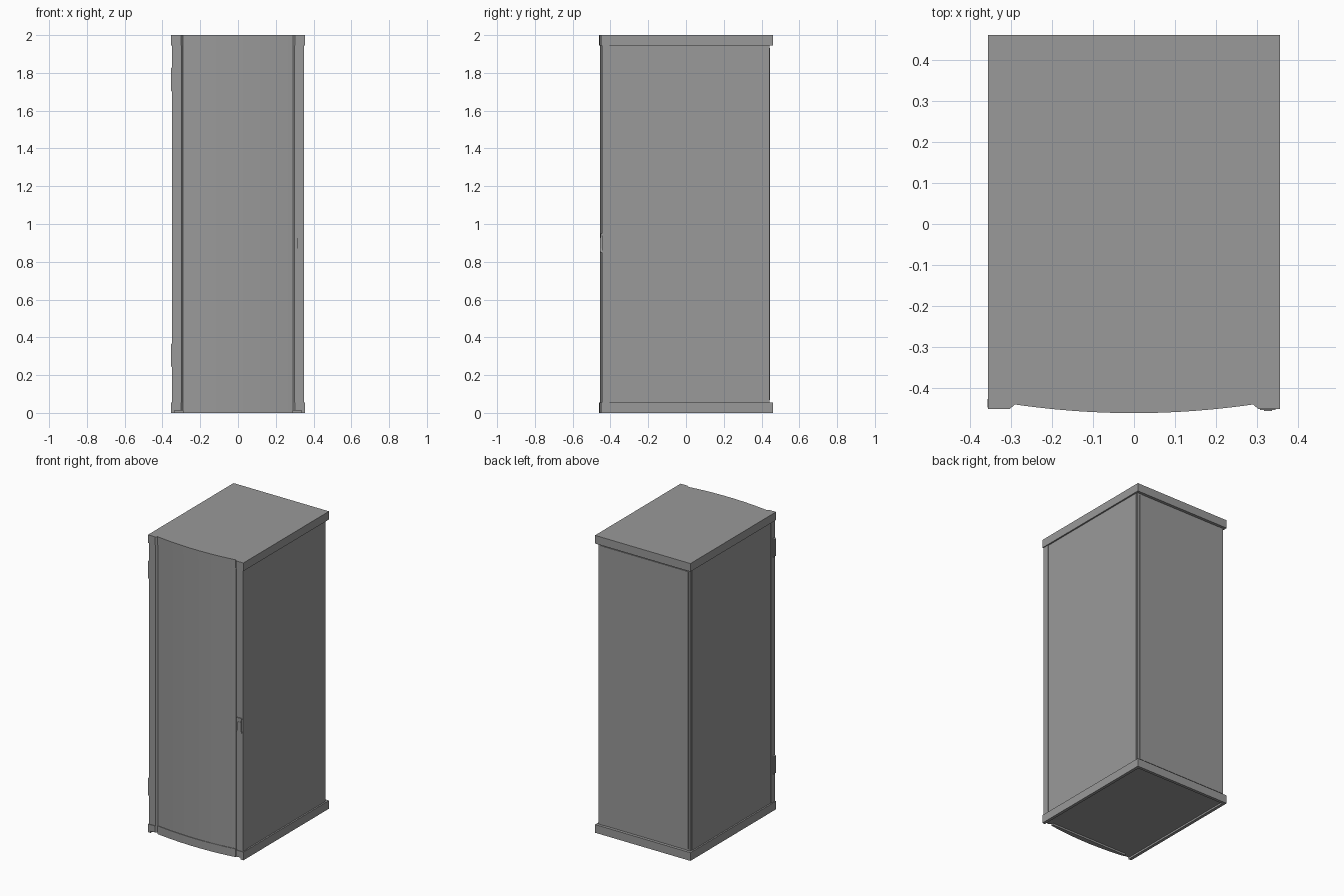
import bpy, bmesh

cube = bpy.data.objects.get("Cube")
if cube:
    bpy.data.objects.remove(cube, do_unlink=True)

grey = bpy.data.materials.new("cabinet grey")
grey.use_nodes = True
colour = (0.32, 0.32, 0.32, 1)
grey.diffuse_color = colour
grey.node_tree.nodes["Principled BSDF"].inputs["Base Color"].default_value = colour


def finish(name, bm):
    bmesh.ops.recalc_face_normals(bm, faces=bm.faces)
    mesh = bpy.data.meshes.new(name)
    bm.to_mesh(mesh)
    bm.free()
    mesh.materials.append(grey)
    obj = bpy.data.objects.new(name, mesh)
    bpy.context.collection.objects.link(obj)
    return obj


def box(name, x, y, z):
    bm = bmesh.new()
    bmesh.ops.create_cube(bm, size=1)
    for v in bm.verts:
        v.co = [r[0] + (c + 0.5) * (r[1] - r[0]) for c, r in zip(v.co, (x, y, z))]
    return finish(name, bm)


def prism(name, points, axis, low, high):
    """Extrude a closed outline along x or z."""
    bm = bmesh.new()
    place = (lambda p: (p[0], p[1], low)) if axis == "z" else (lambda p: (low, p[0], p[1]))
    face = bm.faces.new([bm.verts.new(place(p)) for p in points])
    new = bmesh.ops.extrude_face_region(bm, geom=[face])["geom"]
    step = (0, 0, high - low) if axis == "z" else (high - low, 0, 0)
    bmesh.ops.translate(bm, verts=[v for v in new if isinstance(v, bmesh.types.BMVert)], vec=step)
    return finish(name, bm)


def bow(offset, half=0.29, steps=20):
    """Shallow curve of the front, from left to right."""
    xs = [half * (2 * i / steps - 1) for i in range(steps + 1)]
    return [(x, -0.46 + offset + 0.021 * (x / half) ** 2) for x in xs]


W, BACK, LOW, HIGH = 0.355, 0.46, 0.055, 1.945

# Top and bottom caps with a bowed front edge between flat corners
cap = [(-W, -0.45), (-0.302, -0.45)] + bow(0) + [(0.302, -0.45), (W, -0.45), (W, BACK), (-W, BACK)]
prism("top_cap", cap, "z", HIGH, 2)
prism("bottom_cap", cap, "z", 0.012, LOW)

# Rim below the bottom cap, leaving a shallow recess underneath
for side, name in ((-1, "right"), (1, "left")):
    box(name + "_base_rim", sorted((side * 0.335, side * W)), (-0.45, BACK), (0, 0.012))
box("back_base_rim", (-0.335, 0.335), (0.44, BACK), (0, 0.012))
prism("front_base_rim", bow(0) + [(0.29, -0.425), (-0.29, -0.425)], "z", 0, 0.012)

# Bowed door
prism("door", bow(0.004) + [(0.29, -0.41), (-0.29, -0.41)], "z", LOW, HIGH)

# Corner posts and side panels
for side, name in ((-1, "right"), (1, "left")):
    post = [(side * x, y) for x, y in
            ((0.29, -0.435), (0.3, -0.446), (0.349, -0.446), (0.349, -0.405), (0.29, -0.405))]
    prism(name + "_front_post", post, "z", LOW, HIGH)
    box(name + "_back_post", sorted((side * 0.31, side * 0.341)), (0.4, 0.442), (LOW, HIGH))
    box(name + "_side_panel", sorted((side * 0.32, side * 0.345)), (-0.405, 0.43), (LOW, HIGH))

# Back panel with a narrow sill at its foot
box("back_panel", (-0.328, 0.328), (0.41, 0.446), (LOW + 0.012, HIGH - 0.012))
box("back_sill", (-0.34, 0.34), (0.4, 0.44), (LOW, LOW + 0.012))
box("back_header", (-0.34, 0.34), (0.4, 0.44), (HIGH - 0.012, HIGH))

# Hinges on the right edge, tapered at both ends
for z, name in ((0.305, "lower"), (1.765, "upper")):
    hinge = [(-0.355, -0.065), (-0.355, 0.065), (-0.349, 0.065), (-0.349, -0.065)]
    bm = bmesh.new()
    outer = [(-0.345, -0.068), (-0.356, -0.058), (-0.356, 0.058), (-0.345, 0.068)]
    a = bm.faces.new([bm.verts.new((x, -0.446, z + h)) for x, h in outer])
    new = bmesh.ops.extrude_face_region(bm, geom=[a])["geom"]
    bmesh.ops.translate(bm, verts=[v for v in new if isinstance(v, bmesh.types.BMVert)], vec=(0, 0.02, 0))
    finish(name + "_hinge", bm)

# Latch: waisted plate with a raised grip
bm = bmesh.new()
outline = [(-0.02, 0.05), (-0.012, 0.03), (-0.012, -0.03), (-0.02, -0.05),
           (0.018, -0.05), (0.012, -0.03), (0.012, 0.03), (0.018, 0.05)]
plate = bm.faces.new([bm.verts.new((0.326 + x, -0.446, 0.9 + z)) for x, z in outline])
new = bmesh.ops.extrude_face_region(bm, geom=[plate])["geom"]
bmesh.ops.translate(bm, verts=[v for v in new if isinstance(v, bmesh.types.BMVert)], vec=(0, -0.006, 0))
finish("latch_plate", bm)
box("latch_grip", (0.316, 0.336), (-0.455, -0.45), (0.855, 0.925))
